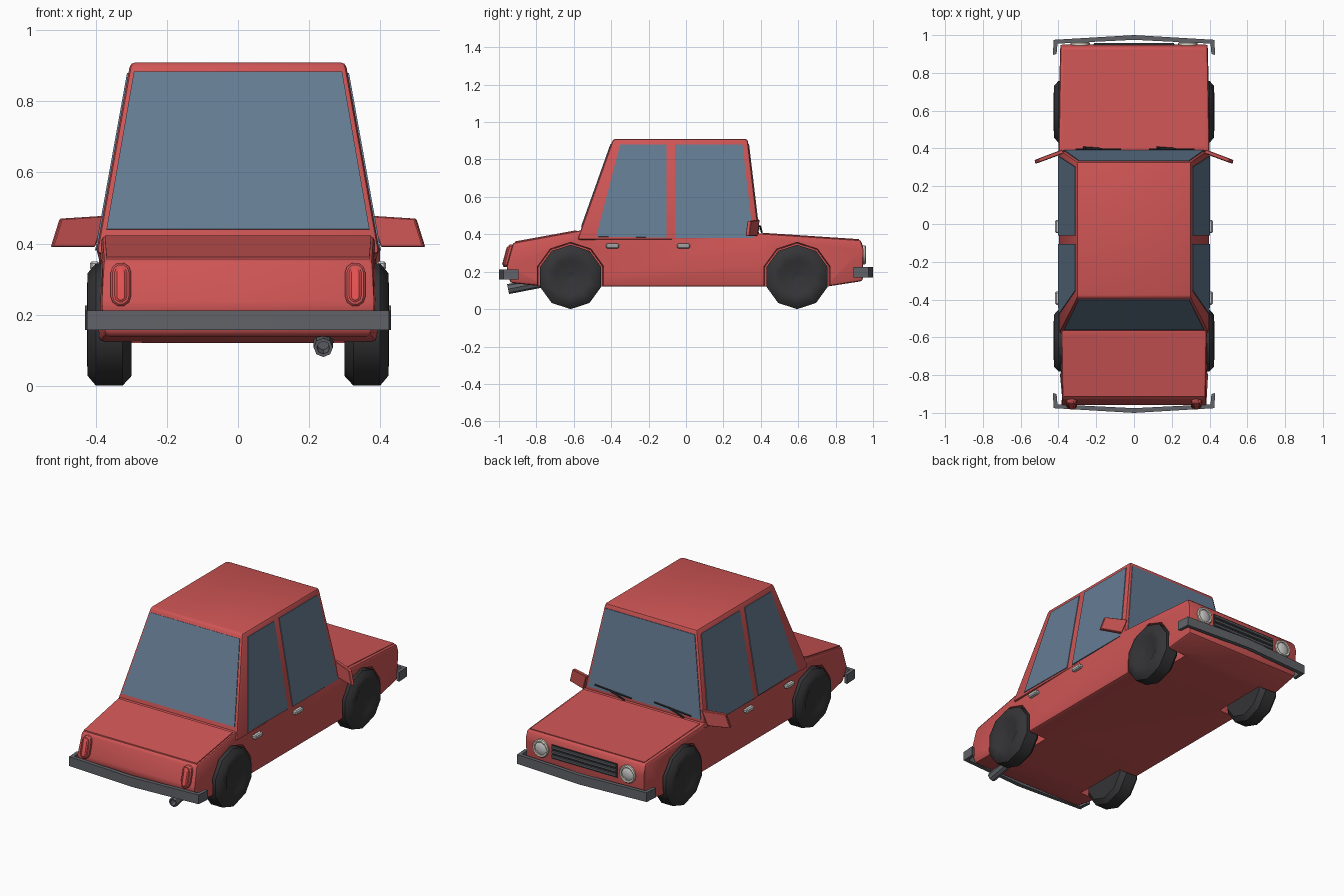
import bpy, bmesh, math
from mathutils import Vector, Matrix

if "Cube" in bpy.data.objects:
    bpy.data.objects.remove(bpy.data.objects["Cube"])


def material(name, rgb):
    m = bpy.data.materials.new(name)
    m.diffuse_color = (*rgb, 1)
    m.use_nodes = True
    m.node_tree.nodes["Principled BSDF"].inputs["Base Color"].default_value = m.diffuse_color
    return m


RED = material("red paint", (0.62, 0.09, 0.09))
GLASS = material("blue glass", (0.13, 0.20, 0.29))
DARK = material("black rubber", (0.035, 0.035, 0.038))
METAL = material("dark metal", (0.12, 0.125, 0.14))
CHROME = material("light metal", (0.55, 0.56, 0.57))
LAMP = material("lamp glass", (0.68, 0.65, 0.56))
TAIL = material("tail lamp red", (0.75, 0.08, 0.08))


def finish(name, bm, mat, bevel=0, segs=2):
    bmesh.ops.recalc_face_normals(bm, faces=bm.faces)
    if bevel:
        bmesh.ops.bevel(bm, geom=list(bm.edges), offset=bevel, segments=segs,
                        profile=0.5, affect='EDGES', clamp_overlap=True)
    me = bpy.data.meshes.new(name)
    bm.to_mesh(me)
    bm.free()
    ob = bpy.data.objects.new(name, me)
    bpy.context.collection.objects.link(ob)
    me.materials.append(mat)
    return ob


def smooth(ob, angle=35):
    bpy.ops.object.select_all(action='DESELECT')
    ob.select_set(True)
    bpy.context.view_layer.objects.active = ob
    bpy.ops.object.shade_smooth_by_angle(angle=math.radians(angle))


def loft(name, rings, mat, bevel=0, segs=2):
    """Closed solid through rings with equal point counts."""
    bm = bmesh.new()
    vs = [[bm.verts.new(p) for p in r] for r in rings]
    n = len(vs[0])
    for a, b in zip(vs, vs[1:]):
        for i in range(n):
            j = (i + 1) % n
            bm.faces.new((a[i], a[j], b[j], b[i]))
    bm.faces.new(vs[0])
    bm.faces.new(vs[-1])
    return finish(name, bm, mat, bevel, segs)


def prism(name, pts, depth, mat, bevel=0):
    """Flat outline thickened both ways by the vector depth."""
    d = Vector(depth)
    return loft(name, [[Vector(p) - d for p in pts], [Vector(p) + d for p in pts]], mat, bevel, 1)


def lathe_x(name, profile, centre, sides, mat, side=1):
    rings = [[(side * x, centre[0] + r * math.cos(a), centre[1] + r * math.sin(a))
              for a in (math.pi / 2 + 2 * math.pi * i / sides for i in range(sides))]
             for x, r in profile]
    return loft(name, rings, mat)


def lathe_axis(name, profile, base, axis, sides, mat):
    """Turned part along any axis; profile holds (distance, radius)."""
    m = Matrix.Translation(base) @ Vector(axis).to_track_quat('Z', 'Y').to_matrix().to_4x4()
    rings = [[m @ Vector((r * math.cos(2 * math.pi * i / sides), r * math.sin(2 * math.pi * i / sides), h))
              for i in range(sides)] for h, r in profile]
    return loft(name, rings, mat)


# Lower body from a side outline, corners rounded
outline = [(-0.94, 0.14), (-0.96, 0.225), (-0.925, 0.355), (-0.57, 0.42), (0.40, 0.405),
           (0.935, 0.37), (0.95, 0.32), (0.945, 0.15), (0.75, 0.12), (-0.75, 0.12)]
widths = [0.375, 0.39, 0.38, 0.385, 0.40, 0.39, 0.395, 0.385, 0.395, 0.395]
body = loft("lower_body", [[(s * w, y, z) for (y, z), w in zip(outline, widths)]
                           for s in (-1, -1.02, 1.02, 1)][0::3], RED, 0.014)

# Wheel arches cut out of the body
WHEELS = {"rear": -0.617, "front": 0.594}
for s in (-1, 1):
    for y in WHEELS.values():
        cutter = lathe_x("arch_cutter", [(0.27, 0.18), (0.55, 0.192)], (y, 0.172), 10, RED, s)
        cutter.hide_render = True
        mod = body.modifiers.new("arch", 'BOOLEAN')
        mod.object, mod.operation, mod.solver = cutter, 'DIFFERENCE', 'EXACT'
        bpy.context.view_layer.objects.active = body
        bpy.ops.object.modifier_apply(modifier=mod.name)
        bpy.data.objects.remove(cutter)
smooth(body)

# Cabin
rect = lambda w, y0, y1, z: [(-w, y0, z), (w, y0, z), (w, y1, z), (-w, y1, z)]
cabin = loft("cabin", [rect(0.4, -0.582, 0.394, 0.37), rect(0.303, -0.39, 0.33, 0.91)], RED, 0.014)
smooth(cabin)

# Windows lying on the sloping cabin faces
side_x = lambda z: 0.4 - (z - 0.37) * 0.097 / 0.54
rear_y = lambda z: -0.582 + (z - 0.37) * 0.192 / 0.54
front_y = lambda z: 0.394 - (z - 0.37) * 0.064 / 0.54
for label, fy, z0, d in (("rear_window", rear_y, 0.44, (0, 0.004, -0.0015)),
                         ("windshield", front_y, 0.42, (0, 0.004, 0.0005))):
    prism(label, [(-0.37, fy(z0), z0), (0.37, fy(z0), z0), (0.293, fy(0.883), 0.883),
                  (-0.293, fy(0.883), 0.883)], d, GLASS)
side_panes = {"rear_side_window": [(-0.48, 0.387), (-0.352, 0.88), (-0.105, 0.88), (-0.105, 0.382)],
              "front_side_window": [(-0.06, 0.38), (-0.06, 0.88), (0.302, 0.88), (0.36, 0.38)]}
for s in (-1, 1):
    for label, pane in side_panes.items():
        prism(label, [(s * side_x(z), y, z) for y, z in pane], (s * 0.004, 0, 0.0007), GLASS)

# Wheels with ten sides and a shallow hub
tyre = [(0.30, 0.08), (0.30, 0.145), (0.325, 0.172), (0.40, 0.172), (0.423, 0.145),
        (0.425, 0.105), (0.415, 0.085), (0.417, 0.03), (0.413, 0.02)]
for s in (-1, 1):
    for label, y in WHEELS.items():
        smooth(lathe_x(label + "_wheel", tyre, (y, 0.172), 10, DARK, s), 40)

# Bumpers: bent bars wrapping round the corners
for label, e, z0, z1 in (("rear_bumper", -1, 0.157, 0.212), ("front_bumper", 1, 0.17, 0.225)):
    outer = [(-0.43, 0.895), (-0.425, 0.975), (0, 1.0), (0.425, 0.975), (0.43, 0.895)]
    inner = [(-0.41, 0.90), (-0.405, 0.955), (0, 0.975), (0.405, 0.955), (0.41, 0.90)]
    smooth(loft(label, [[(a, e * b, z0), (a, e * b, z1), (c, e * d, z1), (c, e * d, z0)]
                        for (a, b), (c, d) in zip(outer, inner)], METAL), 20)

# Tail lamps: oblong rim with a raised lens
def oblong(w, h, cx, y, cz):
    pts = []
    for i in range(12):
        a = math.pi * (i if i < 6 else i - 1) / 5
        dz = (h - w) * (1 if i < 6 else -1)
        z = w * math.sin(a) + dz
        pts.append((cx + w * math.cos(a), y + 0.27 * z, cz + z))
    return pts


for s in (-1, 1):
    x = s * 0.33
    smooth(loft("tail_lamp_rim", [oblong(0.029, 0.062, x, -0.935, 0.285),
                                  oblong(0.029, 0.062, x, -0.957, 0.285),
                                  oblong(0.023, 0.056, x, -0.964, 0.285)], RED))
    smooth(loft("tail_lamp_lens", [oblong(0.017, 0.050, x, -0.95, 0.285),
                                   oblong(0.017, 0.050, x, -0.966, 0.285),
                                   oblong(0.011, 0.044, x, -0.971, 0.285)], TAIL))

    # Headlamps: ring and domed lens
    base = (s * 0.285, 0.935, 0.29)
    smooth(lathe_axis("headlamp_ring", [(0, 0.052), (0.022, 0.052), (0.028, 0.047), (0.026, 0.038),
                                        (0.018, 0.036)], base, (0, 1, 0), 14, LAMP))
    smooth(lathe_axis("headlamp_lens", [(0, 0.037), (0.020, 0.037), (0.026, 0.024), (0.028, 0.01)],
                      base, (0, 1, 0), 14, CHROME))

    # Door mirrors, swept outward
    prism("door_mirror", [(s * 0.375, 0.385, 0.478), (s * 0.50, 0.338, 0.47),
                          (s * 0.525, 0.328, 0.39), (s * 0.405, 0.372, 0.39)],
          (s * 0.003, 0.01, 0), RED, 0.003)

    # Door handles
    for label, y in (("rear_door_handle", -0.393), ("front_door_handle", -0.013)):
        smooth(prism(label, [(s * 0.403, y - 0.035, 0.325), (s * 0.403, y + 0.035, 0.325),
                             (s * 0.403, y + 0.035, 0.35), (s * 0.403, y - 0.035, 0.35)],
                     (0.014, 0, 0), CHROME, 0.006))

# Grille: dark panel with slats
box = lambda w, z0, z1, y: [(-w, y, z0), (w, y, z0), (w, y, z1), (-w, y, z1)]
prism("grille_panel", box(0.215, 0.248, 0.33, 0.948), (0, 0.004, 0), DARK)
for i in range(3):
    z = 0.254 + i * 0.027
    prism("grille_slat", box(0.212, z, z + 0.017, 0.952), (0, 0.007, 0), METAL, 0.003)

# Trunk lid seam lip along the rear edge of the window
prism("trunk_lid", [(-0.37, -0.915, 0.359), (0.37, -0.915, 0.359),
                    (0.375, -0.585, 0.419), (-0.375, -0.585, 0.419)], (0, 0.0006, 0.003), RED)
# Hood panel
prism("hood", [(-0.38, 0.41, 0.405), (0.38, 0.41, 0.405),
               (0.375, 0.925, 0.371), (-0.375, 0.925, 0.371)], (0, 0, 0.003), RED)

# Wipers: blade and arm
for x in (-0.31, 0.08):
    for label, a, b, r in (("wiper_blade", (x, 0.397, 0.428), (x + 0.24, 0.395, 0.445), 0.004),
                           ("wiper_arm", (x + 0.04, 0.405, 0.41), (x + 0.14, 0.398, 0.44), 0.005)):
        d = Vector(b) - Vector(a)
        lathe_axis(label, [(0, r), (d.length, r)], a, d, 6, DARK)

# Exhaust pipe with hollow end
smooth(lathe_axis("exhaust_pipe", [(0, 0.027), (0.20, 0.027), (0.20, 0.018), (0.14, 0.018)],
                  (0.24, -0.755, 0.145), (0, -0.98, -0.19), 8, METAL))
